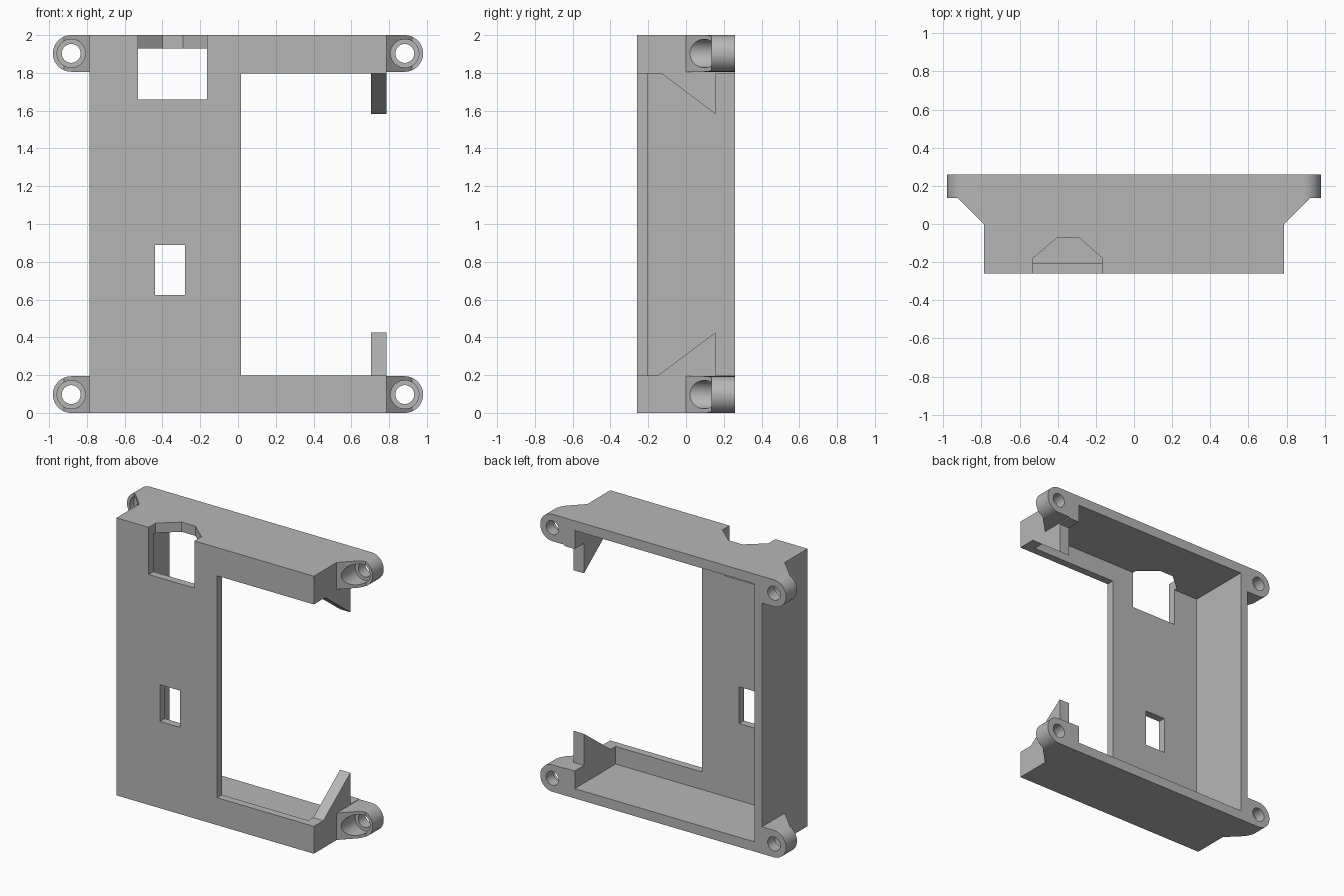
import bpy
import bmesh
import math

cube = bpy.data.objects.get("Cube")
if cube:
    bpy.data.objects.remove(cube, do_unlink=True)

grey = bpy.data.materials.new("plain grey")
grey.use_nodes = True
colour = (0.47, 0.47, 0.47, 1)
grey.diffuse_color = colour
grey.node_tree.nodes["Principled BSDF"].inputs["Base Color"].default_value = colour


def prism(name, points, axis, low, high):
    """Extrude a 2D outline along an axis (outline uses the other two axes in order)."""
    def place(p, d):
        v = list(p)
        v.insert("xyz".index(axis), d)
        return v
    bm = bmesh.new()
    face = bm.faces.new([bm.verts.new(place(p, low)) for p in points])
    new = bmesh.ops.extrude_face_region(bm, geom=[face])["geom"]
    shift = place((0, 0), high - low)
    bmesh.ops.translate(bm, vec=shift, verts=[g for g in new if isinstance(g, bmesh.types.BMVert)])
    bmesh.ops.recalc_face_normals(bm, faces=bm.faces)
    mesh = bpy.data.meshes.new(name)
    bm.to_mesh(mesh)
    bm.free()
    mesh.materials.append(grey)
    ob = bpy.data.objects.new(name, mesh)
    bpy.context.collection.objects.link(ob)
    return ob


def box(name, x0, x1, y0, y1, z0, z1):
    return prism(name, [(x0, z0), (x1, z0), (x1, z1), (x0, z1)], "y", y0, y1)


def arc(cx, cz, r, start, end, n):
    return [(cx + r * math.cos(start + (end - start) * i / n),
             cz + r * math.sin(start + (end - start) * i / n)) for i in range(n + 1)]


def cut(ob, cutters):
    for c in cutters:
        m = ob.modifiers.new("cut", "BOOLEAN")
        m.operation = "DIFFERENCE"
        m.solver = "EXACT"
        m.object = c
    bpy.context.view_layer.update()
    deps = bpy.context.evaluated_depsgraph_get()
    mesh = bpy.data.meshes.new_from_object(ob.evaluated_get(deps))
    ob.modifiers.clear()
    ob.data = mesh
    for c in cutters:
        bpy.data.objects.remove(c, do_unlink=True)


W = 0.787      # half width of the shell
D = 0.26       # half depth
TOP = 2.0

# Shell: tray open at the back, with windows and a large side opening
shell = box("shell", -W, W, -D, D, 0, TOP)
notch = [(-0.53, -0.4), (-0.165, -0.4), (-0.165, -0.18), (-0.29, -0.07),
         (-0.40, -0.07), (-0.53, -0.18)]
cut(shell, [
    box("cavity_cutter", -W + 0.06, 0.705, -0.205, 0.4, 0.07, TOP - 0.07),
    box("opening_cutter", 0.015, 1.2, -0.5, 0.5, 0.197, 1.797),
    box("small_window_cutter", -0.44, -0.28, -0.5, 0.0, 0.625, 0.89),
    box("large_window_cutter", -0.53, -0.165, -0.5, -0.18, 1.66, 1.95),
    prism("notch_cutter", notch, "z", 1.9, 2.2),
])

# Triangular braces on the open side
for name, base, tip in (("lower_brace", 0.197, 0.425), ("upper_brace", 1.797, 1.582)):
    prism(name, [(-0.15 if base < 1 else -0.13, base), (0.155, base), (0.155, tip)],
          "x", 0.705, W)

# Four screw ears with chamfered fronts and counterbored holes
R = 0.097
CX = 0.883
for side, s in (("left", 1), ("right", -1)):
    for level, cz in (("lower", R), ("upper", TOP - R)):
        outline = arc(CX, cz, R, -math.pi / 2, math.pi / 2, 24)
        outline += [(W, cz + R), (W, cz - R)]
        ear = prism(f"{level}_{side}_ear", [(s * x, z) for x, z in outline], "y", 0, D)
        wedge = [(W, 0), (W, -0.2), (1.2, -0.2), (1.2, 0.135), (W + 0.135, 0.135)]
        holes = [prism("hole_cutter", arc(s * CX, cz, r, 0, 2 * math.pi, 32)[:-1], "y", -0.3, end)
                 for r, end in ((0.075, 0.18), (0.05, 0.5))]
        cut(ear, [prism("wedge_cutter", [(s * x, y) for x, y in wedge], "z", cz - 0.3, cz + 0.3)]
            + holes)
        bpy.ops.object.select_all(action="DESELECT")
        ear.select_set(True)
        bpy.context.view_layer.objects.active = ear
        bpy.ops.object.shade_smooth_by_angle(angle=math.radians(30))
